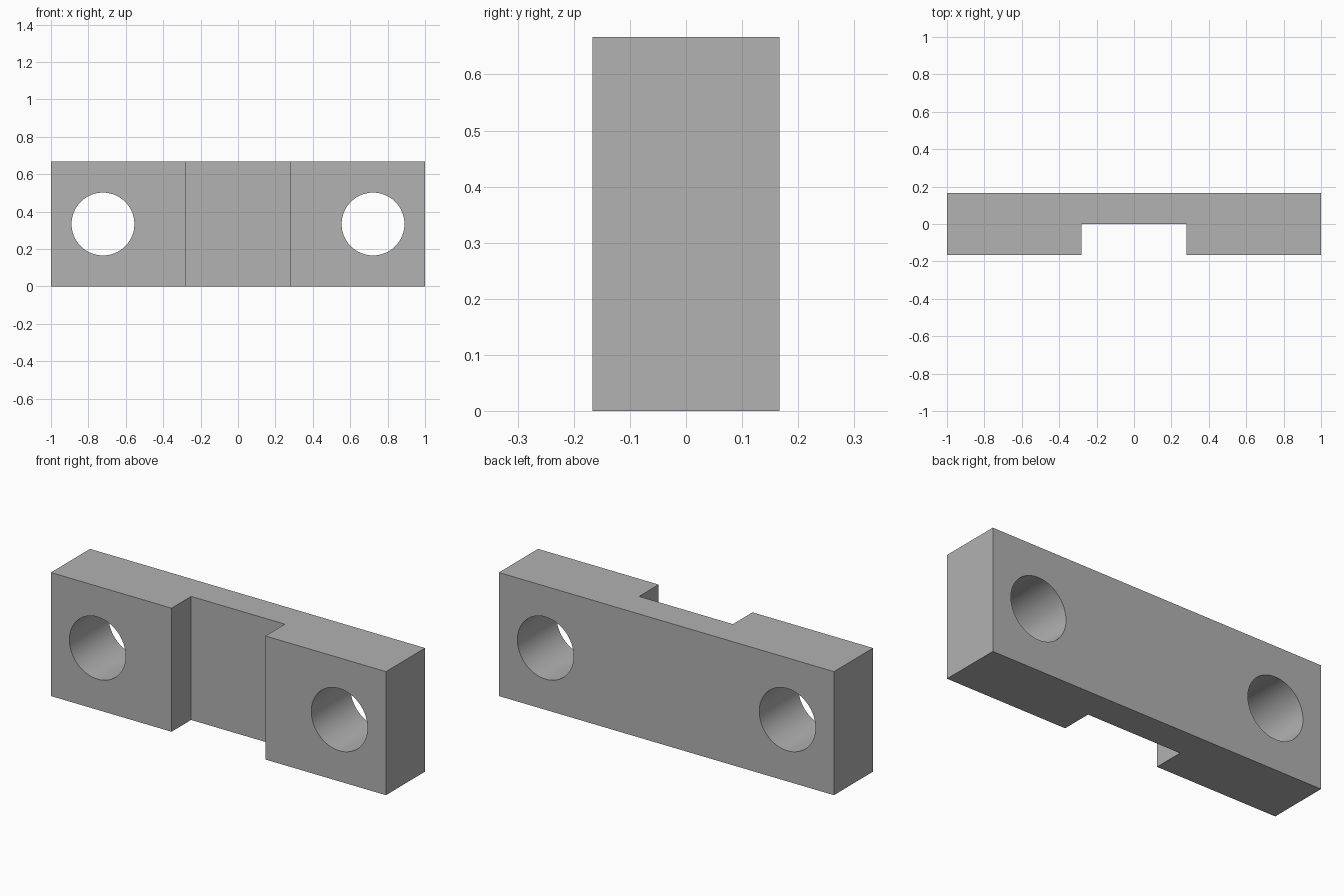
import bpy
import bmesh
from math import radians

if "Cube" in bpy.data.objects:
    bpy.data.objects.remove(bpy.data.objects["Cube"], do_unlink=True)

HEIGHT = 2 / 3
HALF_DEPTH = 1 / 6
SLOT_HALF = 0.28
HOLE_X, HOLE_RADIUS = 0.722, 0.168

grey = bpy.data.materials.new("plain_grey")
grey.use_nodes = True
colour = (0.445, 0.445, 0.445, 1)
grey.diffuse_color = colour
grey.node_tree.nodes["Principled BSDF"].inputs["Base Color"].default_value = colour


def extrude_plan(name, outline, height):
    """Raise a plan outline from the ground into a solid."""
    bm = bmesh.new()
    base = bm.faces.new([bm.verts.new((x, y, 0)) for x, y in outline])
    raised = bmesh.ops.extrude_face_region(bm, geom=[base])["geom"]
    top = [v for v in raised if isinstance(v, bmesh.types.BMVert)]
    bmesh.ops.translate(bm, verts=top, vec=(0, 0, height))
    bmesh.ops.recalc_face_normals(bm, faces=bm.faces)
    mesh = bpy.data.meshes.new(name)
    bm.to_mesh(mesh)
    bm.free()
    obj = bpy.data.objects.new(name, mesh)
    bpy.context.collection.objects.link(obj)
    return obj


# Block with a slot across the middle of its front
right_half = [(1, HALF_DEPTH), (1, -HALF_DEPTH), (SLOT_HALF, -HALF_DEPTH), (SLOT_HALF, 0)]
outline = right_half + [(-x, y) for x, y in reversed(right_half)]
block = extrude_plan("slotted_block", outline, HEIGHT)
block.data.materials.append(grey)

# Round holes through each end
for side, x in (("left", HOLE_X), ("right", -HOLE_X)):
    bpy.ops.mesh.primitive_cylinder_add(
        vertices=64, radius=HOLE_RADIUS, depth=1,
        location=(x, 0, HEIGHT / 2), rotation=(radians(90), 0, 0))
    cutter = bpy.context.object
    cutter.name = side + "_hole_cutter"
    cutter.hide_render = True
    cutter.data.materials.append(grey)

    bpy.ops.object.select_all(action="DESELECT")
    block.select_set(True)
    bpy.context.view_layer.objects.active = block
    cut = block.modifiers.new(side + "_hole", "BOOLEAN")
    cut.operation = "DIFFERENCE"
    cut.solver = "EXACT"
    cut.object = cutter
    bpy.ops.object.modifier_apply(modifier=cut.name)
    bpy.data.objects.remove(cutter, do_unlink=True)

# Smooth bores, crisp edges
bpy.ops.object.shade_smooth_by_angle(angle=radians(30))
